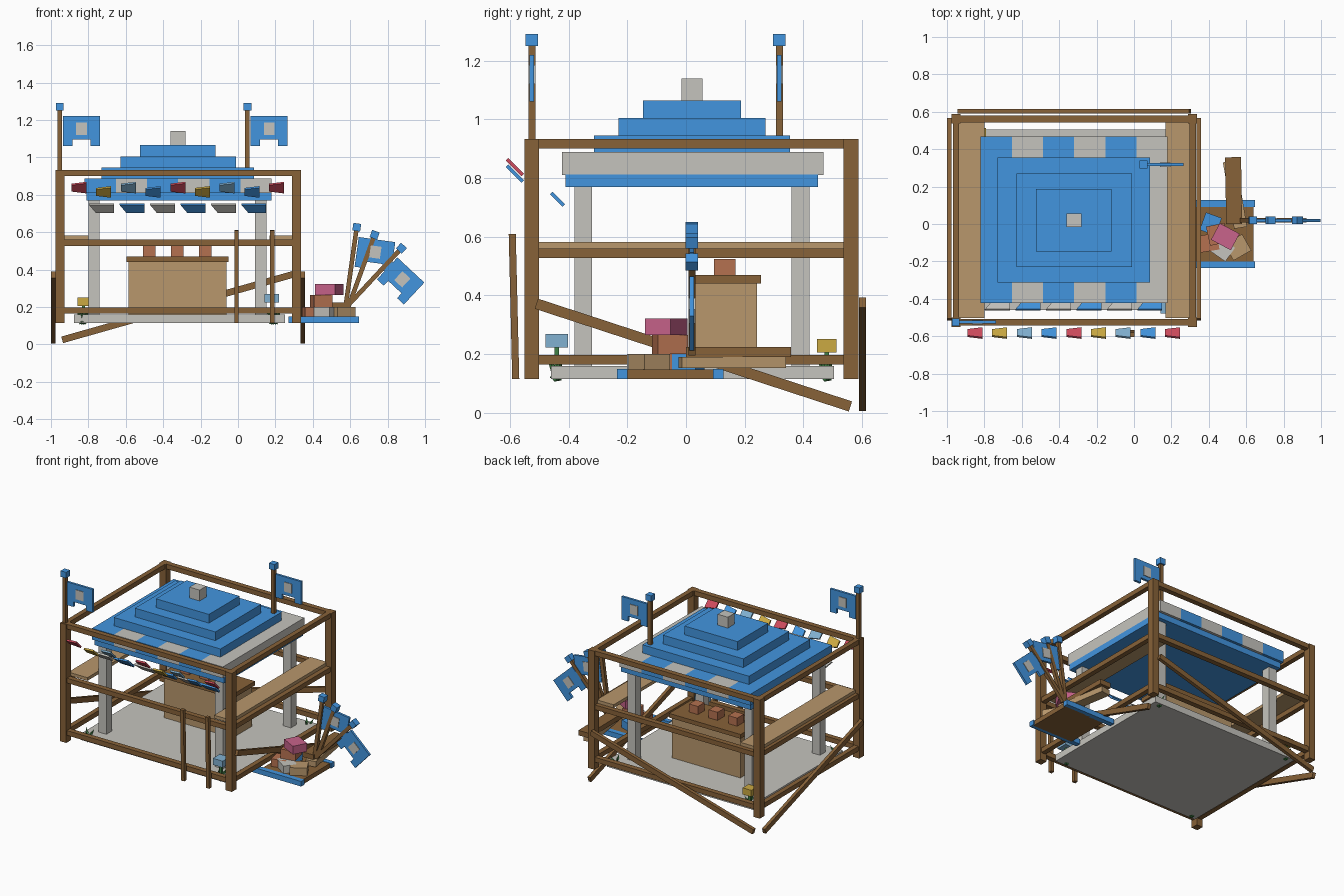
import bpy, bmesh, math
from mathutils import Matrix, Vector

if "Cube" in bpy.data.objects:
    bpy.data.objects.remove(bpy.data.objects["Cube"])

COLOURS = {
    "blue": (0.055, 0.30, 0.74), "brown": (0.245, 0.122, 0.04), "tan": (0.48, 0.31, 0.15),
    "pale_grey": (0.56, 0.55, 0.51), "terracotta": (0.46, 0.165, 0.08), "pink": (0.58, 0.125, 0.26),
    "red": (0.62, 0.07, 0.11), "gold": (0.60, 0.40, 0.055), "light_blue": (0.22, 0.44, 0.64),
    "green": (0.05, 0.22, 0.06)}
MATS = {}
for n, c in COLOURS.items():
    MATS[n] = bpy.data.materials.new(n)
    MATS[n].diffuse_color = (*c, 1)


def finish(name, bm, mat):
    bmesh.ops.recalc_face_normals(bm, faces=bm.faces)
    me = bpy.data.meshes.new(name)
    bm.to_mesh(me)
    bm.free()
    me.materials.append(MATS[mat])
    ob = bpy.data.objects.new(name, me)
    bpy.context.collection.objects.link(ob)
    return ob


def box(name, mat, x, y, z, m=Matrix()):
    """Box from (min, max) ranges, optionally placed by a matrix."""
    bm = bmesh.new()
    size = Matrix.Diagonal((x[1] - x[0], y[1] - y[0], z[1] - z[0], 1))
    mid = Matrix.Translation(((x[0] + x[1]) / 2, (y[0] + y[1]) / 2, (z[0] + z[1]) / 2))
    bmesh.ops.create_cube(bm, size=1, matrix=m @ mid @ size)
    return finish(name, bm, mat)


def beam(name, mat, p, q, normal, thick, wide):
    """Plank from p to q, thin along the normal."""
    p, q, n = Vector(p), Vector(q), Vector(normal)
    d = (q - p).normalized()
    t = d.cross(n).normalized()
    n = t.cross(d)
    m = Matrix((n, t, d)).transposed().to_4x4()
    m.translation = p
    box(name, mat, (-thick / 2, thick / 2), (-wide / 2, wide / 2), (0, (q - p).length), m)


def plate(name, mat, pts, depth, m):
    """Extruded outline: points in local xz, depth along local y."""
    bm = bmesh.new()
    f = bm.faces.new([bm.verts.new((x, -depth / 2, z)) for x, z in pts])
    r = bmesh.ops.extrude_face_region(bm, geom=[f])
    bmesh.ops.translate(bm, vec=(0, depth, 0), verts=[v for v in r["geom"] if isinstance(v, bmesh.types.BMVert)])
    bm.transform(m)
    return finish(name, bm, mat)


def flag(name, base, length, tilt=0, cloth=True):
    m = Matrix.Translation(base) @ Matrix.Rotation(math.radians(tilt), 4, 'Y')
    box(name + "_pole", "brown", (-.012, .012), (-.012, .012), (0, length), m)
    box(name + "_tip", "blue", (-.021, .021), (-.021, .021), (length, length + .041), m)
    if not cloth:
        return
    t, b = length - .03, length - .19
    pts = [(.018, t), (.215, t), (.215, b), (.165, b), (.165, b + .035), (.068, b + .035), (.068, b), (.018, b)]
    plate(name + "_cloth", "blue", pts, .016, m)
    box(name + "_patch", "pale_grey", (.088, .146), (-.012, .012), (t - .1, t - .035), m)


# Outer timber frame
X0, X1, Y0, Y1 = (-.975, -.928), (.29, .338), (-.55, -.5), (.537, .587)
for x in (X0, X1):
    for y in (Y0, Y1):
        box("frame_post", "brown", x, y, (.115, .933))
for z in ((.165, .198), (.527, .56), (.9, .933)):
    for y in (Y0, Y1):
        box("frame_rail_long", "brown", (-.93, .292), (y[0] + .007, y[1] - .007), z)
    for x in (X0, X1):
        box("frame_rail_side", "brown", (x[0] + .007, x[1] - .007), (-.502, .539), z)

# Diagonal braces on both sides and the back
for x in (-.988, .346):
    beam("side_brace", "brown", (x, -.51, .372), (x, .56, .022), (1, 0, 0), .022, .036)
beam("back_brace", "brown", (-.94, .602, .024), (.30, .602, .376), (0, 1, 0), .024, .036)

# Leaning stakes at the front
for x in (-.008, .183):
    beam("front_stake", "brown", (x, -.58, .115), (x, -.592, .61), (0, 1, 0), .024, .024)

# Side shelves
box("left_shelf", "tan", (-.945, -.80), (-.502, .55), (.56, .582))
box("right_shelf", "tan", (.168, .298), (-.502, .55), (.56, .582))

# Floor slab and canopy columns
box("floor_slab", "pale_grey", (-.877, .25), (-.46, .505), (.115, .16))
for x in (-.80, .092):
    for y in (-.38, .36):
        box("canopy_column", "pale_grey", (x, x + .06), (y, y + .06), (.16, .775))

# Canopy: trim, striped layer, stepped roof, cap
box("canopy_trim", "blue", (-.81, .18), (-.41, .45), (.77, .812))
for i in range(6):
    x = -.82 + i / 6
    box("canopy_stripe", ("blue", "pale_grey")[i % 2], (x, x + 1 / 6), (-.423, .468), (.81, .888))
for x, y, z in (((-.73, .085), (-.313, .355), (.886, .945)),
                ((-.627, -.012), (-.23, .27), (.945, 1.005)),
                ((-.525, -.12), (-.146, .187), (1.005, 1.065))):
    box("roof_step", "blue", x, y, z)
box("roof_cap", "pale_grey", (-.36, -.282), (-.016, .057), (1.065, 1.14))

# Counter with goods
box("counter_body", "tan", (-.585, -.062), (.03, .242), (.16, .442))
box("counter_top", "brown", (-.597, -.05), (.014, .256), (.44, .469))
for x in (-.475, -.325, -.175):
    box("counter_goods", "terracotta", (x - .034, x + .034), (.095, .168), (.469, .525))

# Flags on the frame and roof
flag("front_flag", (-.953, -.525, .933), .317)
flag("roof_flag", (.05, .318, .94), .31)

# Two rows of slanted pennants, tapering to the left
def pennant(name, mat, x, y, z, pts):
    m = Matrix.Translation((x, y, z)) @ Matrix.Rotation(math.radians(45), 4, 'X')
    plate(name, mat, pts, .012, m)

for i in range(9):
    pennant("upper_pennant", ("red", "gold", "light_blue", "blue")[i % 4], -.85 + i * .132, -.583,
            .838 if i % 2 == 0 else .815, [(-.04, .024), (.04, .038), (.04, -.038), (-.04, -.024)])
for i in range(6):
    pennant("lower_pennant", ("pale_grey", "blue")[i % 2], -.73 + i * .163, -.438, .728,
            [(-.066, .03), (.066, .03), (.066, -.03), (-.03, -.03)])

# Supply tray beside the stall
box("tray_floor", "brown", (.33, .638), (-.21, .1), (.115, .147))
for y in (-.235, .092):
    box("tray_rail", "blue", (.27, .648), (y, y + .035), (.115, .15))

# Crates on the tray: colour, centre, half sizes, base, top, turn
for mat, cx, cy, hx, hy, z0, z1, a in (
        ("blue", .41, .0, .045, .05, .147, .2, -20), ("terracotta", .40, -.10, .05, .045, .147, .2, 10),
        ("pale_grey", .465, -.13, .06, .045, .147, .2, -35), ("tan", .555, -.125, .055, .05, .147, .2, 30),
        ("terracotta", .445, -.055, .05, .052, .2, .265, 12), ("pink", .488, -.068, .06, .05, .265, .322, -28)):
    m = Matrix.Translation((cx, cy, 0)) @ Matrix.Rotation(math.radians(a), 4, 'Z')
    box(mat + "_crate", mat, (-hx, hx), (-hy, hy), (z0, z1), m)

# Spare timbers lying across the tray
beam("lower_timber", "tan", (.57, -.02, .172), (.51, .335, .172), (0, 0, 1), .038, .07)
beam("upper_timber", "brown", (.535, .0, .207), (.53, .357, .207), (0, 0, 1), .034, .085)

# Spare flags fanned out of the tray
flag("spare_flag_steep", (.575, .02, .2), .41, 8)
flag("spare_flag_middle", (.59, .02, .2), .39, 20, False)
flag("spare_flag_low", (.59, .02, .21), .395, 43)

# Plants at the slab corners, two of them in bloom
for x, y, bloom in ((-.825, .48, "gold"), (.18, -.44, "light_blue"), (-.835, -.44, None), (.2, .48, None)):
    for k in range(3):
        a = k * 2.1 + .5
        lean = Matrix.Translation((x + .014 * math.cos(a), y + .014 * math.sin(a), .155)) \
            @ Matrix.Rotation(.5, 4, Vector((-math.sin(a), math.cos(a), 0)))
        bm = bmesh.new()
        bmesh.ops.create_cone(bm, cap_ends=True, segments=4, radius1=.02, radius2=0, depth=.09, matrix=lean)
        finish("plant_leaf", bm, "green")
    if bloom:
        h = .038 if bloom == "light_blue" else .033
        z = .223 if bloom == "light_blue" else .206
        box("plant_stem", "green", (x - .008, x + .008), (y - .008, y + .008), (.15, z))
        box("plant_bloom", bloom, (x - h, x + h), (y - h, y + h), (z, z + .045))

for m in bpy.data.materials:
    if m.users and not m.is_grease_pencil:
        m.use_nodes = True
        m.node_tree.nodes["Principled BSDF"].inputs["Base Color"].default_value = m.diffuse_color
